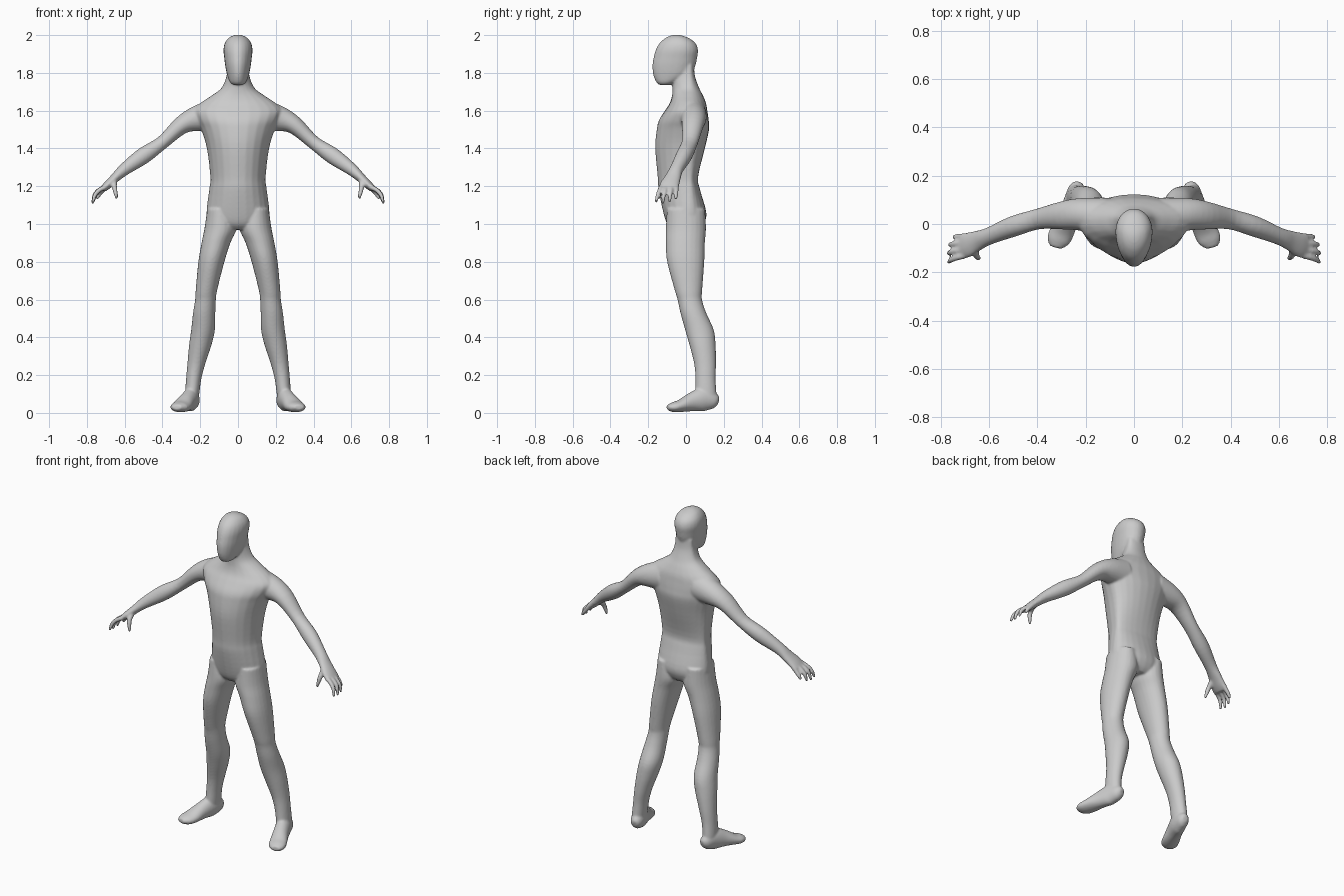
import bpy, bmesh, math
from mathutils import Vector

SIDES = 24
bm = bmesh.new()


def refine(rows, steps=4):
    """Catmull-Rom interpolation of rows of numbers."""
    out = []
    for i in range(len(rows) - 1):
        p0, p1, p2 = rows[max(i - 1, 0)], rows[i], rows[i + 1]
        p3 = rows[min(i + 2, len(rows) - 1)]
        for k in range(steps):
            t = k / steps
            out.append([0.5 * (2 * b + (c - a) * t + (2 * a - 5 * b + 4 * c - d) * t * t
                               + (3 * b - a - 3 * c + d) * t ** 3)
                        for a, b, c, d in zip(p0, p1, p2, p3)])
    return out + [list(rows[-1])]


def skin(rings):
    """Closed surface through a list of point rings."""
    vs = [[bm.verts.new(p) for p in ring] for ring in rings]
    n = len(vs[0])
    for a, b in zip(vs, vs[1:]):
        for i in range(n):
            bm.faces.new((a[i], a[(i + 1) % n], b[(i + 1) % n], b[i]))
    bm.faces.new(vs[0][::-1])
    bm.faces.new(vs[-1])


def angles():
    return [2 * math.pi * i / SIDES for i in range(SIDES)]


def stack(rows, side=1):
    """Horizontal slices: z, x min, x max, y front, y back, y of widest point."""
    rings = []
    for z, x0, x1, y0, y1, ym in refine(rows):
        cx, w = (x0 + x1) / 2, (x1 - x0) / 2
        rings.append([Vector((side * (cx + w * math.cos(a)),
                              ym + math.sin(a) * (y1 - ym if math.sin(a) > 0 else ym - y0), z))
                      for a in angles()])
    skin(rings)


def tube(rows, ref, side=1):
    """Path slices: x, y, z, radius across ref, radius along ref."""
    rows = refine(rows)
    pts = [Vector(r[:3]) for r in rows]
    rings = []
    for i, r in enumerate(rows):
        t = (pts[min(i + 1, len(pts) - 1)] - pts[max(i - 1, 0)]).normalized()
        v = (ref - t * ref.dot(t)).normalized()
        u = t.cross(v)
        ring = [pts[i] + u * r[3] * math.cos(a) + v * r[4] * math.sin(a) for a in angles()]
        rings.append([Vector((side * p.x, p.y, p.z)) for p in ring])
    skin(rings)


X, Y = Vector((1, 0, 0)), Vector((0, 1, 0))

# Torso, shoulders and neck
torso = [(0.97, .09, -.07, .07), (1.00, .15, -.10, .095), (1.06, .167, -.12, .108),
         (1.18, .153, -.145, .075), (1.25, .147, -.15, .064), (1.40, .165, -.163, .10),
         (1.50, .195, -.155, .122), (1.55, .22, -.143, .12), (1.60, .235, -.112, .113),
         (1.64, .20, -.086, .106), (1.68, .14, -.074, .09), (1.72, .088, -.072, .07),
         (1.78, .062, -.075, .048), (1.84, .055, -.07, .042)]
stack([(z, -w, w, f, b, .02) for z, w, f, b in torso])

# Head
head = [(1.735, .022, -.138, -.09), (1.75, .042, -.157, -.05), (1.79, .058, -.174, .025),
        (1.84, .068, -.178, .05), (1.88, .073, -.172, .059), (1.92, .077, -.161, .064),
        (1.955, .071, -.142, .052), (1.982, .053, -.113, .02), (1.996, .03, -.085, -.015),
        (2.002, .008, -.06, -.04)]
stack([(z, -w, w, f, b, f + (b - f) * .58) for z, w, f, b in head])

# Limbs, mirrored
leg = [(1.08, .03, .163, -.10, .10), (.98, .008, .177, -.107, .106), (.90, .04, .193, -.107, .10),
       (.80, .072, .21, -.10, .097), (.65, .11, .224, -.06, .086), (.60, .117, .227, -.045, .085),
       (.53, .12, .238, -.03, .107), (.44, .122, .248, -.005, .147), (.36, .14, .259, .018, .157),
       (.26, .173, .268, .043, .159), (.18, .194, .275, .05, .157), (.10, .205, .28, .05, .162),
       (.05, .213, .275, .06, .165)]
arm = [(.12, .03, 1.575, .09, .08), (.22, .04, 1.557, .068, .068), (.30, .035, 1.522, .048, .058),
       (.40, .02, 1.432, .036, .043), (.50, -.01, 1.362, .044, .043), (.60, -.05, 1.29, .033, .036),
       (.65, -.07, 1.245, .025, .043), (.69, -.087, 1.207, .022, .052), (.716, -.09, 1.183, .017, .05)]
foot = [(.232, .172, .06, .02, .016), (.236, .15, .065, .042, .034), (.25, .09, .07, .062, .043),
        (.272, .03, .057, .05, .045), (.297, -.03, .037, .033, .051), (.315, -.07, .03, .026, .047),
        (.323, -.098, .03, .014, .025)]
thumb = [(.655, -.09, 1.235, .016, .018), (.655, -.125, 1.20, .014, .015),
         (.648, -.138, 1.165, .012, .012), (.642, -.143, 1.133, .007, .007)]
# Each finger: knuckle y, tip y, tip x, tip z
fingers = [(-.05, -.055, .748, 1.13), (-.077, -.088, .766, 1.112),
           (-.104, -.124, .77, 1.105), (-.13, -.16, .768, 1.112)]

for s in (1, -1):
    stack([(*r, (r[3] + r[4]) / 2) for r in leg], s)
    tube(arm, Y, s)
    tube(foot, X, s)
    tube(thumb, Y, s)
    for y0, y1, x, z in fingers:
        tube([(.70, y0, 1.197, .014, .014), (x - .032, (2 * y0 + y1) / 3, 1.178, .0125, .0125),
              (x - .009, (y0 + 2 * y1) / 3, 1.15, .0115, .0115), (x, y1, z, .007, .007)], Y, s)

bmesh.ops.recalc_face_normals(bm, faces=bm.faces)
mesh = bpy.data.meshes.new("body")
bm.to_mesh(mesh)
bm.free()
body = bpy.data.objects.new("body", mesh)
bpy.context.collection.objects.link(body)

# Fuse the parts into one smooth skin
fuse = body.modifiers.new("fuse", 'REMESH')
fuse.mode = 'VOXEL'
fuse.voxel_size = 0.006
fuse.use_smooth_shade = True
soften = body.modifiers.new("soften", 'SMOOTH')
soften.factor = 0.5
soften.iterations = 8
